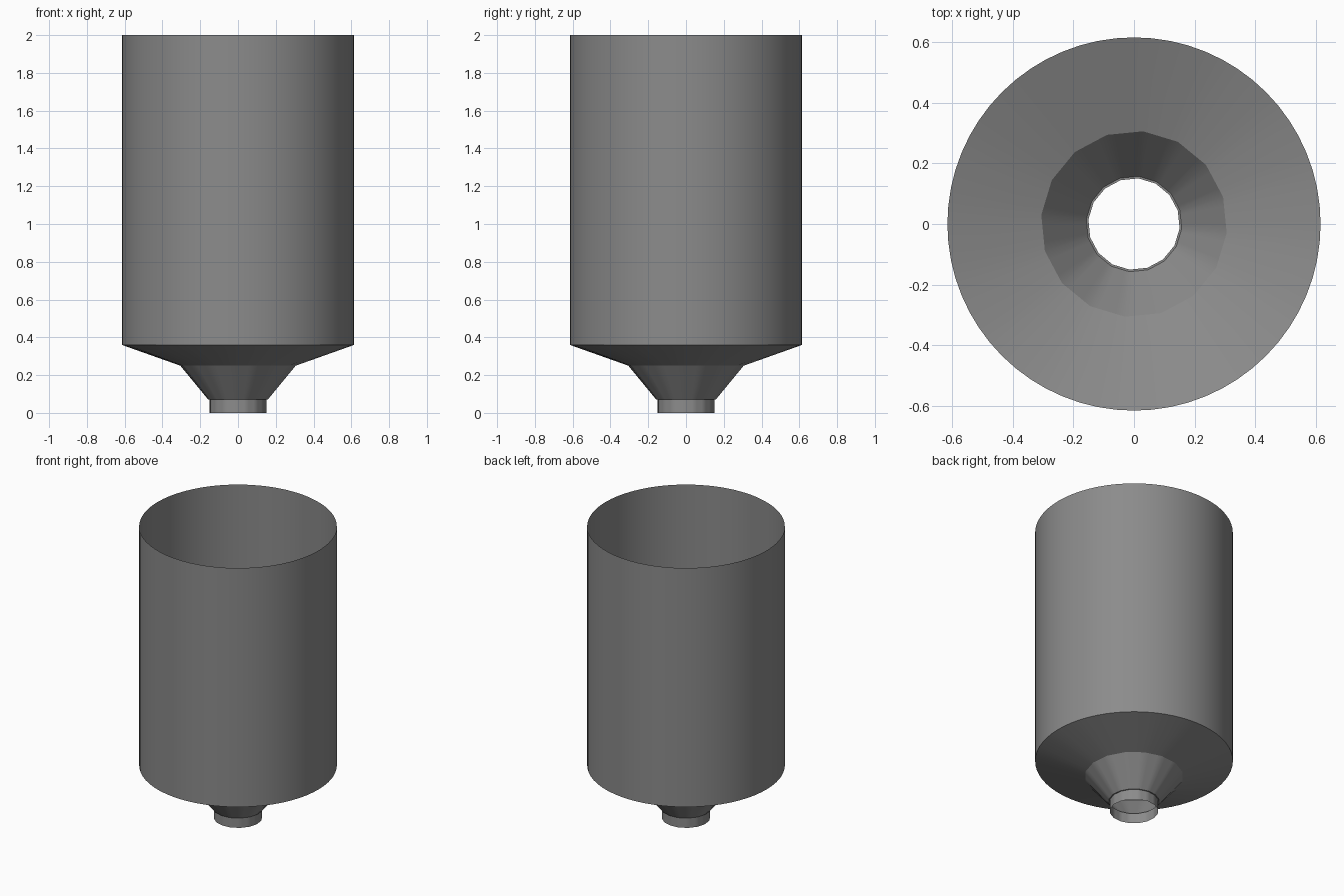
import bpy, bmesh, math

if "Cube" in bpy.data.objects:
    bpy.data.objects.remove(bpy.data.objects["Cube"], do_unlink=True)

SEGMENTS = 64
COARSE = 16
STEP = 2 * math.pi / SEGMENTS

grey = bpy.data.materials.new("steel grey")
grey.use_nodes = True
colour = (0.26, 0.26, 0.26, 1)
grey.diffuse_color = colour
grey.node_tree.nodes["Principled BSDF"].inputs["Base Color"].default_value = colour


def ring(bm, radius, z, sides):
    """Points around a circle, lying on the edges of a polygon with the given sides."""
    wedge = 2 * math.pi / sides
    verts = []
    for i in range(SEGMENTS):
        a = (i % (SEGMENTS // sides)) * STEP
        r = radius * math.cos(wedge / 2) / math.cos(a - wedge / 2)
        angle = (i - 1) * STEP
        verts.append(bm.verts.new((r * math.cos(angle), r * math.sin(angle), z)))
    return verts


def shell(name, profile):
    """Open surface of revolution through (radius, z, sides), listed from the bottom up."""
    bm = bmesh.new()
    rings = [ring(bm, *point) for point in profile]
    for low, high in zip(rings, rings[1:]):
        for i in range(SEGMENTS):
            j = (i + 1) % SEGMENTS
            bm.faces.new((low[i], low[j], high[j], high[i]))
    mesh = bpy.data.meshes.new(name)
    bm.to_mesh(mesh)
    bm.free()
    mesh.materials.append(grey)
    obj = bpy.data.objects.new(name, mesh)
    bpy.context.collection.objects.link(obj)
    bpy.ops.object.select_all(action="DESELECT")
    obj.select_set(True)
    bpy.context.view_layer.objects.active = obj
    bpy.ops.object.shade_smooth_by_angle(angle=math.radians(30))


# Open-topped tank wall
shell("tank_wall", [(0.615, 0.36, SEGMENTS), (0.615, 2.0, SEGMENTS)])
# Shallow hopper floor
shell("hopper_floor", [(0.307, 0.25, COARSE), (0.615, 0.36, SEGMENTS)])
# Steep funnel below the floor
shell("funnel", [(0.158, 0.07, COARSE), (0.307, 0.25, COARSE)])
# Short outlet pipe with a narrow ledge under the funnel
shell("outlet_pipe", [(0.151, 0.0, COARSE), (0.151, 0.07, COARSE), (0.158, 0.07, COARSE)])
